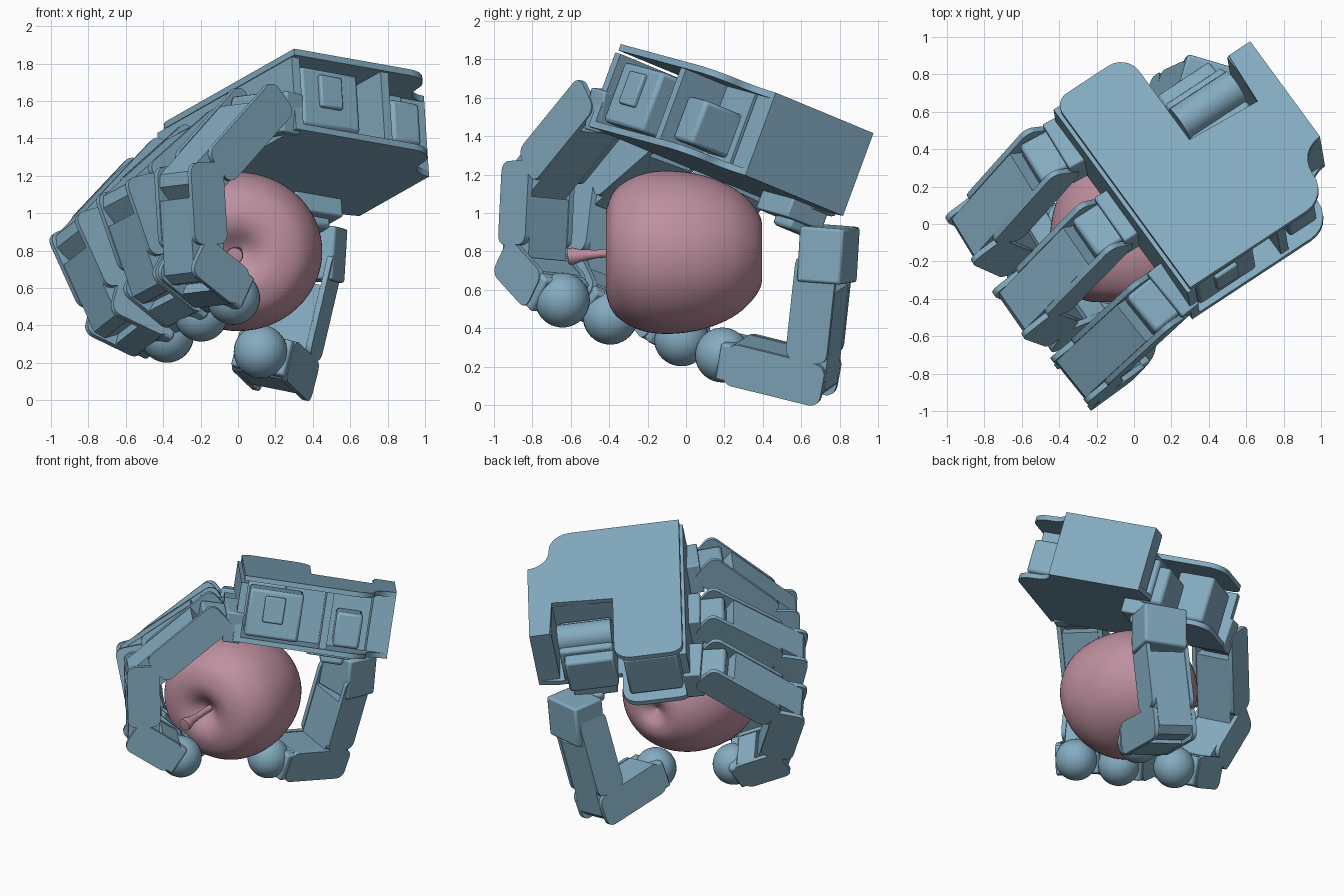
import bpy, bmesh
from math import sin, cos, pi, radians
from mathutils import Matrix, Vector

if "Cube" in bpy.data.objects:
    bpy.data.objects.remove(bpy.data.objects["Cube"])


def material(name, rgb):
    m = bpy.data.materials.new(name)
    m.diffuse_color = (*rgb, 1)
    m.use_nodes = True
    m.node_tree.nodes["Principled BSDF"].inputs["Base Color"].default_value = m.diffuse_color
    return m


BLUE = material("blue_grey", (0.23, 0.41, 0.53))
PINK = material("apple_pink", (0.52, 0.28, 0.35))


def frame(origin, a, b, c):
    m = Matrix((a, b, c)).transposed().to_4x4()
    m.translation = origin
    return m


def finish(name, bm, mat, bevel=0.0, angle=35):
    bmesh.ops.recalc_face_normals(bm, faces=bm.faces)
    me = bpy.data.meshes.new(name)
    bm.to_mesh(me)
    bm.free()
    ob = bpy.data.objects.new(name, me)
    bpy.context.collection.objects.link(ob)
    me.materials.append(mat)
    if bevel:
        mod = ob.modifiers.new("bevel", 'BEVEL')
        mod.width, mod.segments, mod.limit_method = bevel, 2, 'ANGLE'
    bpy.ops.object.select_all(action='DESELECT')
    ob.select_set(True)
    bpy.context.view_layer.objects.active = ob
    bpy.ops.object.shade_smooth_by_angle(angle=radians(angle))
    return ob


def prism(name, m, pts, plane, lo, hi, bevel=0.0):
    """Extrude a 2D outline lying in two frame axes along the third one."""
    bm = bmesh.new()
    a, b = plane
    c = 3 - a - b
    rings = []
    for h in (lo, hi):
        ring = []
        for u, v in pts:
            p = Vector((0, 0, 0))
            p[a], p[b], p[c] = u, v, h
            ring.append(bm.verts.new(m @ p))
        bm.faces.new(ring)
        rings.append(ring)
    n = len(pts)
    for i in range(n):
        j = (i + 1) % n
        bm.faces.new((rings[0][i], rings[0][j], rings[1][j], rings[1][i]))
    return finish(name, bm, BLUE, bevel)


def box(name, m, x, y, z, bevel=0.0):
    pts = [(x[0], y[0]), (x[1], y[0]), (x[1], y[1]), (x[0], y[1])]
    return prism(name, m, pts, (0, 1), z[0], z[1], bevel)


def arc(cx, cy, r, a0, a1, n=6):
    ang = [radians(a0 + (a1 - a0) * i / n) for i in range(n + 1)]
    return [(cx + r * cos(t), cy + r * sin(t)) for t in ang]


def lathe(name, origin, axis, profile, sx=1.0, seg=64):
    q = Vector((0, 0, 1)).rotation_difference(axis).to_matrix()
    bm = bmesh.new()
    rings = []
    for r, t in profile:
        n = 1 if r < 1e-4 else seg
        ring = []
        for i in range(n):
            p = q @ Vector((r * cos(2 * pi * i / seg), r * sin(2 * pi * i / seg), t))
            p.x *= sx
            ring.append(bm.verts.new(Vector(origin) + p))
        rings.append(ring)
    for A, B in zip(rings, rings[1:]):
        for i in range(seg):
            j = (i + 1) % seg
            q4 = [A[i % len(A)], A[j % len(A)], B[j % len(B)], B[i % len(B)]]
            bm.faces.new(list(dict.fromkeys(q4)))
    return finish(name, bm, PINK, angle=60)


def smooth_curve(p, n=5):
    p = [Vector(v) for v in p]
    q = [p[0]] + p + [p[-1]]
    out = []
    for i in range(len(p) - 1):
        a, b, c, d = q[i:i + 4]
        for k in range(n):
            t = k / n
            out.append((2 * b + (c - a) * t + (2 * a - 5 * b + 4 * c - d) * t * t
                        + (3 * b - a - 3 * c + d) * t ** 3) / 2)
    return [(max(v.x, 0), v.y) for v in out + [p[-1]]]


# apple with dimples at both ends, stem pointing forwards
apple = [(0, -.33), (.05, -.36), (.12, -.395), (.21, -.375), (.32, -.27), (.395, -.11),
         (.425, .08), (.405, .24), (.33, .365), (.22, .415), (.13, .405), (.05, .35), (0, .32)]
lathe("apple", (0, 0, .795), Vector((0, -1, 0)), smooth_curve(apple), 1.06)
lathe("apple_stem", (0, -.31, .80), Vector((-.06, -1, -.09)).normalized(),
      [(0, 0), (.022, 0), (.022, .16), (.032, .24), (.045, .28), (.042, .305), (0, .31)], seg=20)

# hand frame: F towards the fingers, W across the knuckles, N out of the hand's back
N = Vector((-.06, .345, .937)).normalized()
W = Vector((-.56, .766, -.314))
W = (W - N * W.dot(N)).normalized()
F = N.cross(W)
P = Vector((.30, -.34, 1.88))
H = frame(P, F, W, N)

# palm cover plates; the back one has a notch for the thumb motor
front = [(0, 0)] + arc(-.08, 1.22, .08, 0, 90) + arc(-.35, 1.18, .12, 90, 180)
rear = [(-1.05, .975)] + arc(-1.05, .16, .15, 90, 0) + arc(-.75, .15, .15, 180, 270)
prism("palm_back_plate", H, front + [(-.47, .70), (-.89, .67), (-.91, .975)] + rear, (0, 1), -.035, 0)
prism("palm_front_plate", H, front + [(-.47, 1.0), (-.91, 1.0)] + rear, (0, 1), -.46, -.425)

# palm interior: rear block, motors, posts, knuckle wall
box("palm_rear_block", H, (-1.05, -.90), (.31, .975), (-.455, -.01))
box("palm_core", H, (-.89, -.30), (.30, .68), (-.43, -.03))
box("palm_side_post", H, (-.62, -.57), (.02, .32), (-.43, -.03))
box("palm_side_motor_rear", H, (-.84, -.66), (.06, .32), (-.40, -.16), .02)
for i, w in enumerate((.154, .65, 1.11)):
    box(f"knuckle_motor_{i}", H, (-.42, -.05), (w - .13, w + .13), (-.41, -.08), .02)
    box(f"knuckle_horn_{i}", H, (-.30, -.16), (w - .155, w - .12), (-.30, -.12), .01)
box("knuckle_wall", H, (-.03, .02), (.0, 1.28), (-.46, -.05))


def plate_outline(x0, x1, h, r=.055):
    """Rounded rectangle for the joint cheek plates."""
    return (arc(x0 + r, -h + r, r, 180, 270, 4) + arc(x1 - r, -h + r, r, 270, 360, 4)
            + arc(x1 - r, h - r, r, 0, 90, 4) + arc(x0 + r, h - r, r, 90, 180, 4))


def link(name, p, d, side, length, tip=False):
    """One finger segment: motor body, two cheek plates, optional ball tip."""
    d = d.normalized()
    side = (side - d * side.dot(d)).normalized()
    m = frame(p, d, side, d.cross(side))
    end = length - .04 if tip else length + .085
    body = [(.08, -.108), (end - .05, -.108), (end, -.06), (end, .06), (end - .05, .108), (.08, .108)]
    prism(name + "_motor", m, body, (0, 2), -.125, .125)
    box(name + "_cover", m, (.14, length - (.02 if tip else .12)), (-.152, .152), (-.10, .10), .015)
    for k, s in (("left", -1), ("right", 1)):
        lo, hi = sorted((s * .127, s * .157))
        reach = length - (.06 if tip else .11)
        prism(f"{name}_cheek_{k}", m, plate_outline(-.105, reach, .112), (0, 2), lo, hi)
    if tip:
        bm = bmesh.new()
        bmesh.ops.create_uvsphere(bm, u_segments=32, v_segments=20, radius=.143,
                                  matrix=Matrix.Translation(p + d * length))
        finish(name + "_ball", bm, BLUE, angle=60)
    return p + d * length


# three fingers: width position, splay, roll, then three absolute bend angles
fingers = {"finger_a": (.154, 5, 13.5, (50, 101, 157)),
           "finger_b": (.65, -1, 2, (42, 110, 149)),
           "finger_c": (1.146, -5, -3, (46, 112, 161))}
for name, (w, splay, roll, bends) in fingers.items():
    s, r = radians(splay), radians(roll)
    fs = F * cos(s) - W * sin(s)
    down = W * sin(r) - N * cos(r)
    side = fs.cross(down).normalized()
    down = side.cross(fs)
    p = P + W * w - N * .335
    m = frame(p, fs, side, down)
    box(name + "_base", m, (-.02, .10), (-.15, .15), (-.11, .11), .01)
    box(name + "_base_horn", m, (.08, .26), (-.125, .125), (-.075, .085), .02)
    p = p + fs * .187
    for seg, ang, length in zip(("proximal", "middle", "distal"), bends, (.616, .445, .305)):
        a = radians(ang)
        p = link(f"{name}_{seg}", p, fs * cos(a) + down * sin(a), side, length, seg == "distal")

# thumb: motor in the palm notch, bracket, then two long segments
box("thumb_motor", H, (-.87, -.50), (.70, 1.0), (-.46, -.16), .02)
prism("thumb_motor_drum", H, arc(.86, -.17, .10, 0, 345, 23), (1, 2), -.87, -.50)
box("thumb_motor_side", H, (-.84, -.50), (.92, 1.08), (-.47, -.20), .02)
box("thumb_mount", H, (-.82, -.52), (.80, 1.04), (-.56, -.44), .01)
box("thumb_mount_hub", H, (-.78, -.62), (.86, 1.06), (-.61, -.54), .02)
T0, T1 = Vector((.40, .745, .84)), Vector((.37, .715, .70))
T2, T3 = Vector((.24, .655, .145)), Vector((.12, .19, .26))
side = (T2 - T1).cross(T3 - T2).normalized()
d = (T2 - T1).normalized()
up = Vector((.06, .06, 1)).normalized()
side0 = (side - up * side.dot(up)).normalized()
box("thumb_knuckle", frame(T0, -up, side0, up.cross(side0)), (-.09, .20), (-.157, .157), (-.12, .12), .015)
link("thumb_proximal", T1, T2 - T1, side, (T2 - T1).length)
link("thumb_distal", T2, T3 - T2, side, (T3 - T2).length, True)
